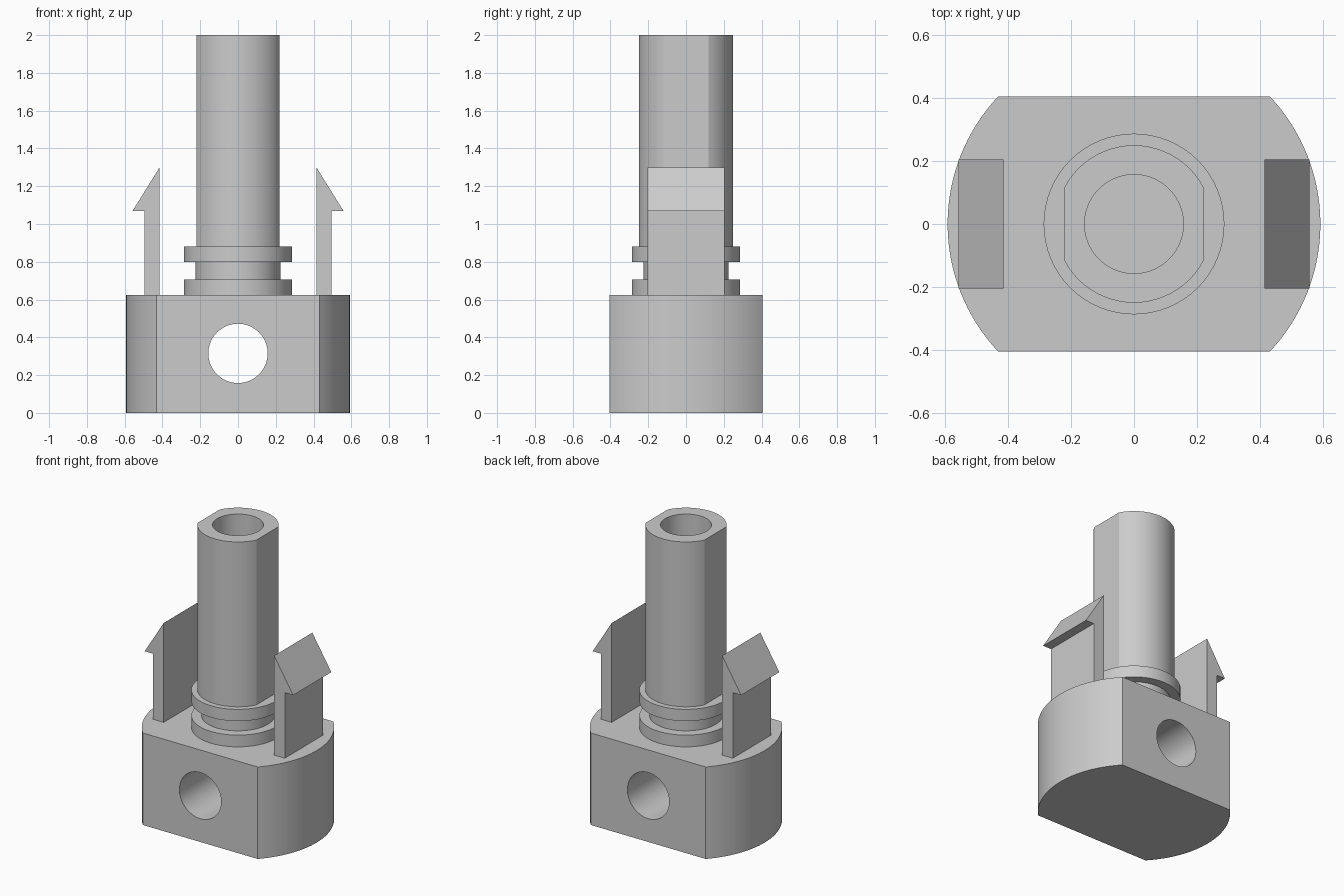
import bpy, bmesh
from math import radians, pi, sin, cos, asin
from mathutils import Matrix, Vector

cube = bpy.data.objects.get("Cube")
if cube:
    bpy.data.objects.remove(cube, do_unlink=True)

grey = bpy.data.materials.new("light grey plastic")
grey.use_nodes = True
grey.diffuse_color = (0.6, 0.6, 0.6, 1)
grey.node_tree.nodes["Principled BSDF"].inputs["Base Color"].default_value = (0.6, 0.6, 0.6, 1)

BASE_TOP = 0.625
BORE = 0.157


def make_object(name, bm):
    bmesh.ops.recalc_face_normals(bm, faces=bm.faces)
    mesh = bpy.data.meshes.new(name)
    bm.to_mesh(mesh)
    bm.free()
    mesh.materials.append(grey)
    obj = bpy.data.objects.new(name, mesh)
    bpy.context.collection.objects.link(obj)
    return obj


def activate(obj):
    bpy.ops.object.select_all(action='DESELECT')
    obj.select_set(True)
    bpy.context.view_layer.objects.active = obj


def smooth(obj):
    activate(obj)
    bpy.ops.object.shade_smooth_by_angle(angle=radians(20))


def prism(name, outline, direction):
    """Extrude a closed outline along a direction."""
    bm = bmesh.new()
    face = bm.faces.new([bm.verts.new(p) for p in outline])
    ext = bmesh.ops.extrude_face_region(bm, geom=[face])
    moved = [v for v in ext["geom"] if isinstance(v, bmesh.types.BMVert)]
    bmesh.ops.translate(bm, verts=moved, vec=Vector(direction))
    return make_object(name, bm)


# Base: round block with flat front and back
radius, half_depth, steps = 0.592, 0.405, 32
edge = asin(half_depth / radius)
arc = [-edge + 2 * edge * i / steps for i in range(steps + 1)]
outline = [(radius * cos(a + turn), radius * sin(a + turn), 0) for turn in (0, pi) for a in arc]
base = prism("base", outline, (0, 0, BASE_TOP))

# Cross hole through the base from front to back
bm = bmesh.new()
bmesh.ops.create_cone(bm, cap_ends=True, segments=64, radius1=BORE, radius2=BORE, depth=2,
                      matrix=Matrix.Translation((0, 0, 0.315)) @ Matrix.Rotation(pi / 2, 4, 'X'))
cutter = make_object("cross_hole_cutter", bm)
cutter.hide_render = True
cut = base.modifiers.new("cross hole", 'BOOLEAN')
cut.operation = 'DIFFERENCE'
cut.solver = 'EXACT'
cut.object = cutter
activate(base)
bpy.ops.object.modifier_apply(modifier=cut.name)
bpy.data.objects.remove(cutter, do_unlink=True)
smooth(base)

# Hollow shaft with two collars and a groove between them
profile = [(BORE, BASE_TOP), (0.287, BASE_TOP), (0.287, 0.705), (0.225, 0.705), (0.225, 0.8),
           (0.287, 0.8), (0.287, 0.88), (0.25, 0.88), (0.25, 2), (BORE, 2)]
bm = bmesh.new()
ring = [bm.verts.new((r, 0, z)) for r, z in profile]
edges = [bm.edges.new((ring[i - 1], ring[i])) for i in range(len(ring))]
bmesh.ops.spin(bm, geom=ring + edges, cent=(0, 0, 0), axis=(0, 0, 1), angle=2 * pi, steps=64)
bmesh.ops.remove_doubles(bm, verts=bm.verts, dist=0.0001)
# Flats on both sides of the shaft above the collars
for v in bm.verts:
    if v.co.z > 0.87 and v.co.xy.length < 0.27:
        v.co.x = max(-0.22, min(0.22, v.co.x))
smooth(make_object("shaft", bm))

# Barbed snap clips
for name, side in (("left_clip", 1), ("right_clip", -1)):
    shape = [(0.415, BASE_TOP), (0.495, BASE_TOP), (0.495, 1.07), (0.558, 1.07), (0.415, 1.3)]
    prism(name, [(side * x, -0.205, z) for x, z in shape], (0, 0.41, 0))
